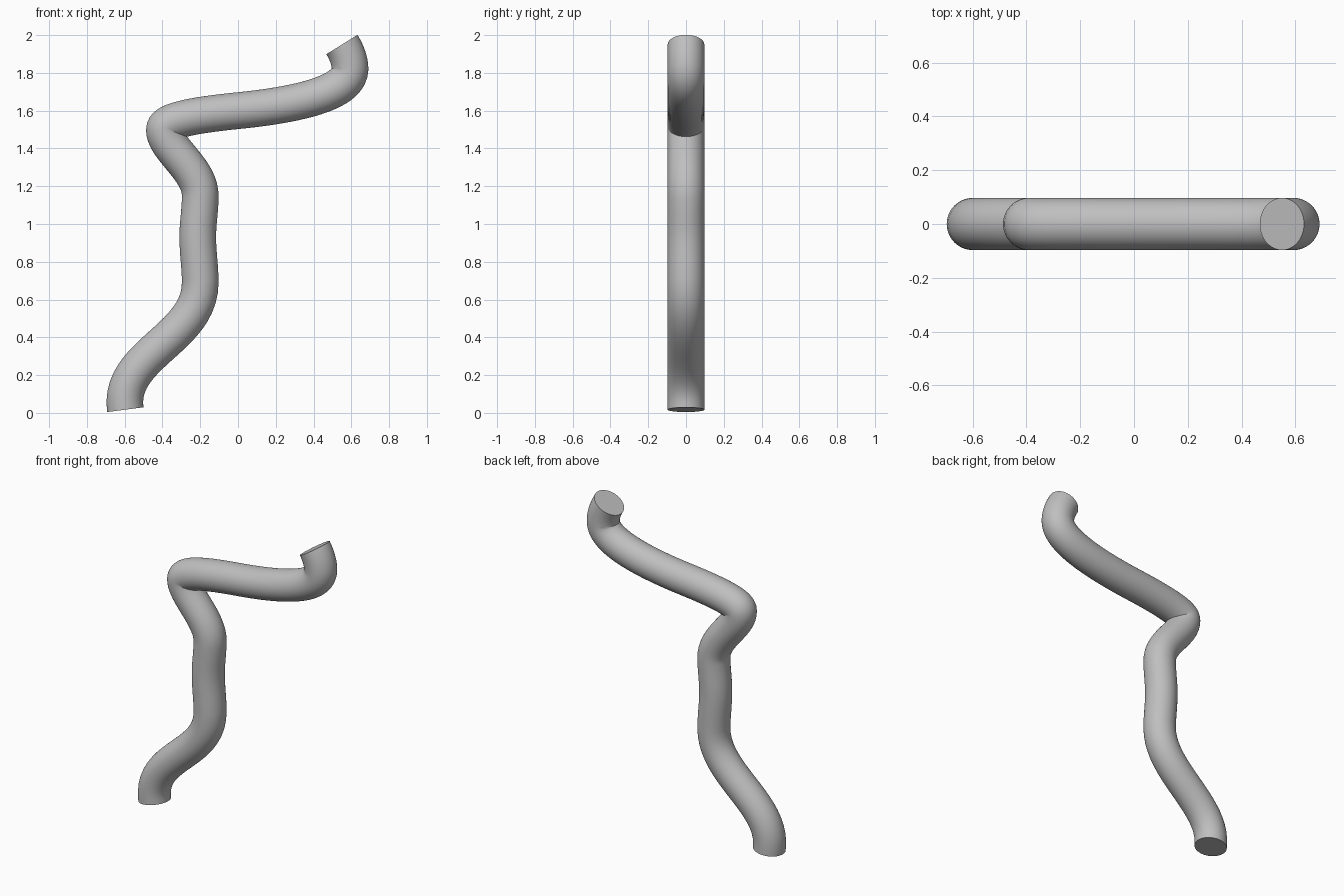
import bpy, bmesh
from math import cos, sin, tau, radians
from mathutils import Vector
from mathutils.geometry import interpolate_bezier

cube = bpy.data.objects.get("Cube")
if cube:
    bpy.data.objects.remove(cube, do_unlink=True)

RADIUS = 0.097
SIDES = 48
STEPS = 20

# Path knots in the XZ plane: position, tangent, handle length in, handle length out
UP = (0, 1)
KNOTS = [
    ((-0.597, 0.017), (-0.13, 0.99), 0, 0.30),
    ((-0.20, 0.69), UP, 0.30, 0.08),
    ((-0.213, 0.93), UP, 0.08, 0.08),
    ((-0.20, 1.15), UP, 0.08, 0.14),
    ((-0.39, 1.50), UP, 0.10, 0.045),
    ((0.0, 1.60), (1, 0.10), 0.25, 0.30),
    ((0.593, 1.82), UP, 0.13, 0.045),
    ((0.55, 1.95), (-0.53, 0.85), 0.045, 0),
]


def vec(p):
    return Vector((p[0], 0, p[1]))


# Sample the smooth centre line
path = []
for (p, t, _, out), (q, u, back, _) in zip(KNOTS, KNOTS[1:]):
    p, q, t, u = vec(p), vec(q), vec(t).normalized(), vec(u).normalized()
    points = interpolate_bezier(p, p + t * out, q - u * back, q, STEPS + 1)
    path += points if not path else points[1:]

# Sweep a round section along the centre line
bm = bmesh.new()
side = Vector((0, 1, 0))
rings = []
for i, centre in enumerate(path):
    if i == 0:
        tangent = vec(KNOTS[0][1])
    elif i == len(path) - 1:
        tangent = vec(KNOTS[-1][1])
    else:
        tangent = path[i + 1] - path[i - 1]
    normal = side.cross(tangent.normalized())
    rings.append([
        bm.verts.new(centre + RADIUS * (normal * cos(a) + side * sin(a)))
        for a in (tau * k / SIDES for k in range(SIDES))
    ])
for low, high in zip(rings, rings[1:]):
    for k in range(SIDES):
        n = (k + 1) % SIDES
        bm.faces.new((low[k], low[n], high[n], high[k]))

# Flat end caps
bm.faces.new(rings[0][::-1])
bm.faces.new(rings[-1])
bm.normal_update()
# Make sure the starting cap, and so the whole tube, faces outward
if bm.faces[:][-1].normal.dot(vec(KNOTS[-1][1])) < 0:
    bmesh.ops.reverse_faces(bm, faces=bm.faces[:])

mesh = bpy.data.meshes.new("bent_tube")
bm.to_mesh(mesh)
bm.free()
tube = bpy.data.objects.new("bent_tube", mesh)
bpy.context.collection.objects.link(tube)

# Plain grey surface
grey = bpy.data.materials.new("plain_grey")
grey.use_nodes = True
colour = (0.52, 0.52, 0.52, 1)
grey.diffuse_color = colour
grey.node_tree.nodes["Principled BSDF"].inputs["Base Color"].default_value = colour
mesh.materials.append(grey)

bpy.ops.object.select_all(action="DESELECT")
tube.select_set(True)
bpy.context.view_layer.objects.active = tube
bpy.ops.object.shade_smooth_by_angle(angle=radians(40))
